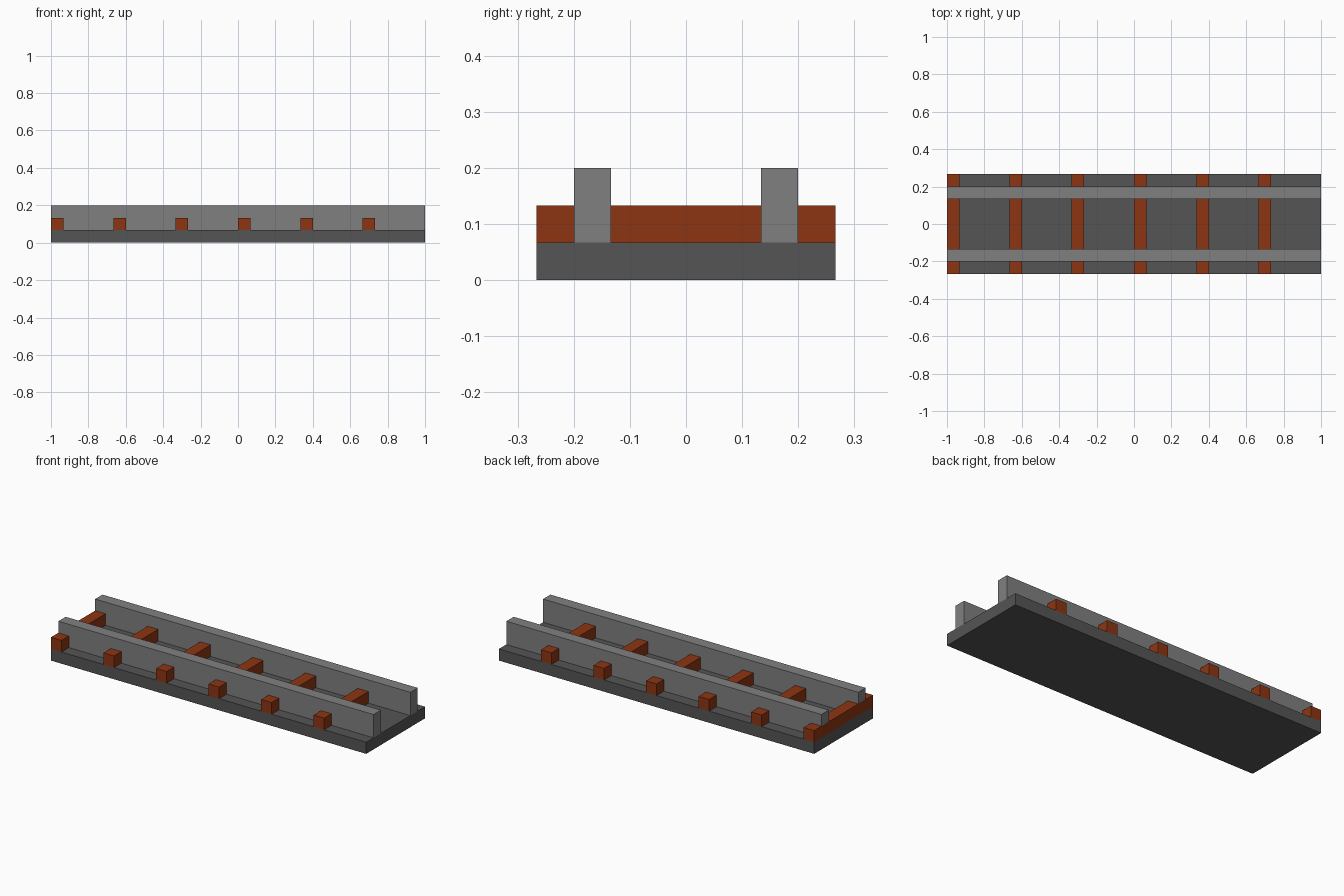
import bpy

cube = bpy.data.objects.get("Cube")
if cube:
    bpy.data.objects.remove(cube, do_unlink=True)


def material(name, rgb):
    m = bpy.data.materials.new(name)
    m.use_nodes = True
    m.diffuse_color = (*rgb, 1)
    m.node_tree.nodes["Principled BSDF"].inputs["Base Color"].default_value = (*rgb, 1)
    return m


def box(name, lo, hi, mat):
    """Axis-aligned box between two corners."""
    bpy.ops.mesh.primitive_cube_add(size=1)
    ob = bpy.context.object
    ob.name = name
    ob.location = [(a + b) / 2 for a, b in zip(lo, hi)]
    ob.scale = [b - a for a, b in zip(lo, hi)]
    ob.data.materials.append(mat)
    return ob


dark_grey = material("dark_grey_gravel", (0.09, 0.09, 0.09))
rust_brown = material("rust_brown_wood", (0.27, 0.036, 0.006))
steel_grey = material("steel_grey", (0.216, 0.216, 0.216))

U = 1 / 15  # basic unit: thickness of bed, sleepers and rails

# Track bed
box("track_bed", (-1, -4 * U, 0), (1, 4 * U, U), dark_grey)

# Sleepers, the first flush with the left-hand end of the bed
for i in range(6):
    x = -1 + i * 5 * U
    box(f"sleeper_{i + 1}", (x, -4 * U, U), (x + U, 4 * U, 2 * U), rust_brown)

# Rails, ending a hair inside the first sleeper's end face
for name, y in (("front_rail", -3 * U), ("back_rail", 2 * U)):
    box(name, (-0.9995, y, U), (1, y + U, 3 * U), steel_grey)
